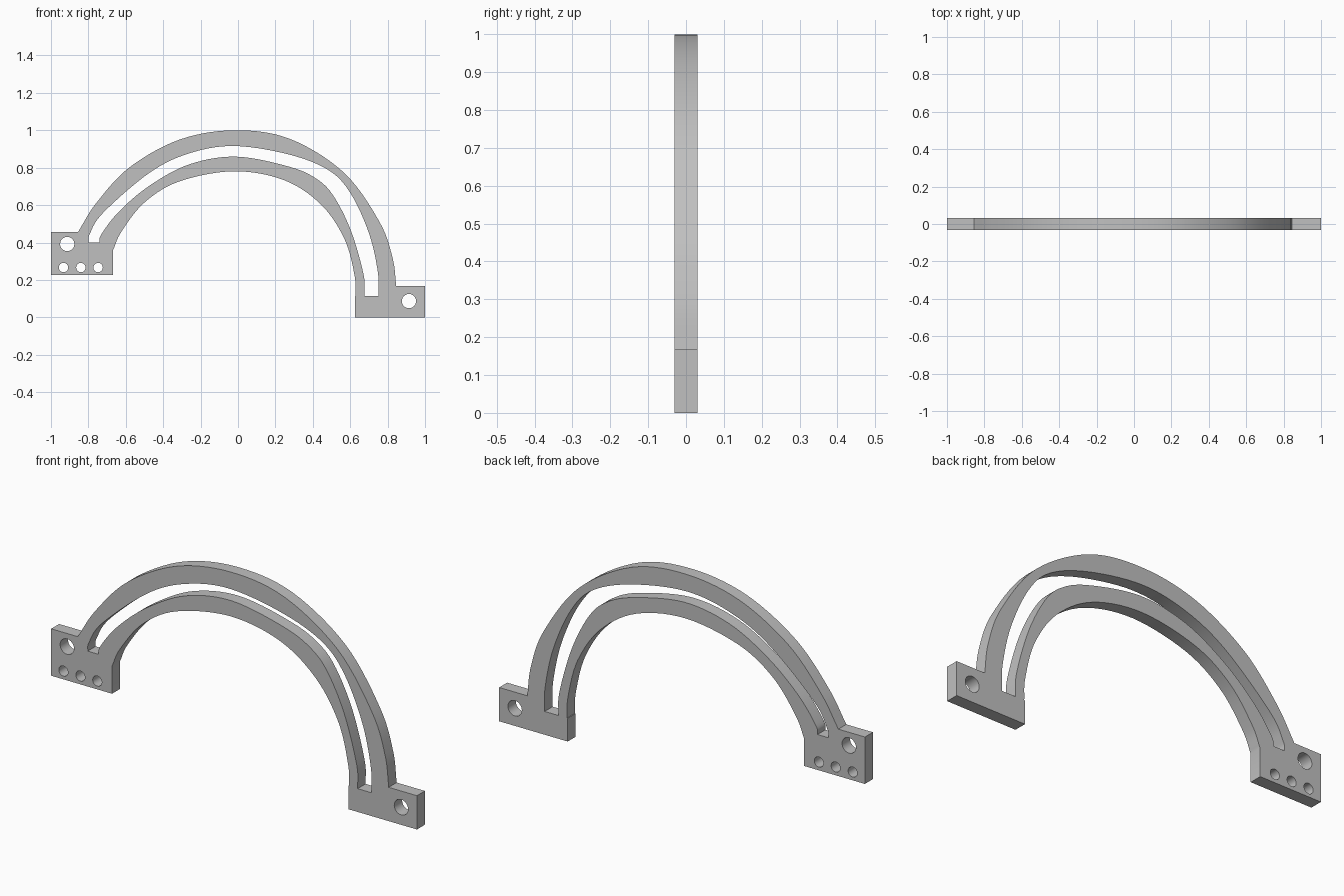
import bpy, bmesh, math
from mathutils import Vector, Matrix

cube = bpy.data.objects.get("Cube")
if cube:
    bpy.data.objects.remove(cube, do_unlink=True)

THICKNESS = 0.062


def smooth_path(points, steps=7):
    """Sample a smooth path that passes through every given point."""
    p = [Vector(q) for q in points]
    p = [2 * p[0] - p[1]] + p + [2 * p[-1] - p[-2]]
    path = []
    for a, b, c, d in zip(p, p[1:], p[2:], p[3:]):
        for i in range(steps):
            t = i / steps
            path.append(0.5 * (2 * b + (c - a) * t + (2 * a - 5 * b + 4 * c - d) * t ** 2
                               + (3 * b - a - 3 * c + d) * t ** 3))
    return path + [p[-2]]


def circle(x, z, radius, sides=32):
    return [(x + radius * math.cos(math.tau * i / sides),
             z + radius * math.sin(math.tau * i / sides)) for i in range(sides)]


# Arch edges, each from the left end to the right end
outer_edge = smooth_path([(-.855, .457), (-.757, .612), (-.58, .802), (-.313, .95), (-.02, 1),
                          (.275, .955), (.565, .775), (.755, .513), (.826, .32), (.846, .167)])
inner_edge = smooth_path([(-.667, .362), (-.622, .46), (-.5, .614), (-.313, .727), (-.02, .781),
                          (.25, .732), (.447, .6), (.57, .417), (.623, .225), (.629, .115)])
slot_top = smooth_path([(-.8, .4), (-.793, .445), (-.72, .56), (-.473, .773), (-.26, .877),
                        (-.02, .916), (.275, .87), (.487, .785), (.605, .658), (.702, .444),
                        (.748, .24), (.751, .115)])
slot_bottom = smooth_path([(-.741, .4), (-.73, .445), (-.635, .567), (-.473, .704), (-.26, .818),
                           (-.01, .859), (.275, .805), (.425, .737), (.515, .642), (.605, .46),
                           (.671, .23), (.676, .115)])

# Whole outline with the two end brackets, then the slot and the bolt holes
outline = ([(-1, .225), (-1, .457)] + outer_edge + [(1, .167), (1, 0), (.625, 0), (.625, .115)]
           + inner_edge[::-1] + [(-.667, .225)])
loops = [outline, slot_top + slot_bottom[::-1], circle(-.913, .392, .038), circle(.914, .087, .038)]
loops += [circle(x, .266, .025) for x in (-.933, -.84, -.748)]

curve = bpy.data.curves.new("arched_bracket", 'CURVE')
curve.dimensions = '2D'
curve.fill_mode = 'BOTH'
curve.extrude = THICKNESS / 2
for loop in loops:
    spline = curve.splines.new('POLY')
    spline.points.add(len(loop) - 1)
    for point, (x, z) in zip(spline.points, loop):
        point.co = (x, z, 0, 1)
    spline.use_cyclic_u = True

# Turn the extruded profile into a welded, upright mesh
bracket = bpy.data.objects.new("arched_bracket", curve)
bpy.context.collection.objects.link(bracket)
bpy.ops.object.select_all(action='DESELECT')
bracket.select_set(True)
bpy.context.view_layer.objects.active = bracket
bpy.ops.object.convert(target='MESH')
mesh = bracket.data
mesh.transform(Matrix.Rotation(math.pi / 2, 4, 'X'))
bm = bmesh.new()
bm.from_mesh(mesh)
bmesh.ops.remove_doubles(bm, verts=bm.verts, dist=0.0002)
bmesh.ops.recalc_face_normals(bm, faces=bm.faces)
bm.to_mesh(mesh)
bm.free()
bpy.ops.object.shade_smooth_by_angle(angle=math.radians(25))

# Plain grey finish
grey = bpy.data.materials.new("grey")
grey.use_nodes = True
colour = (0.53, 0.53, 0.53, 1)
grey.diffuse_color = colour
grey.node_tree.nodes["Principled BSDF"].inputs["Base Color"].default_value = colour
mesh.materials.clear()
mesh.materials.append(grey)
